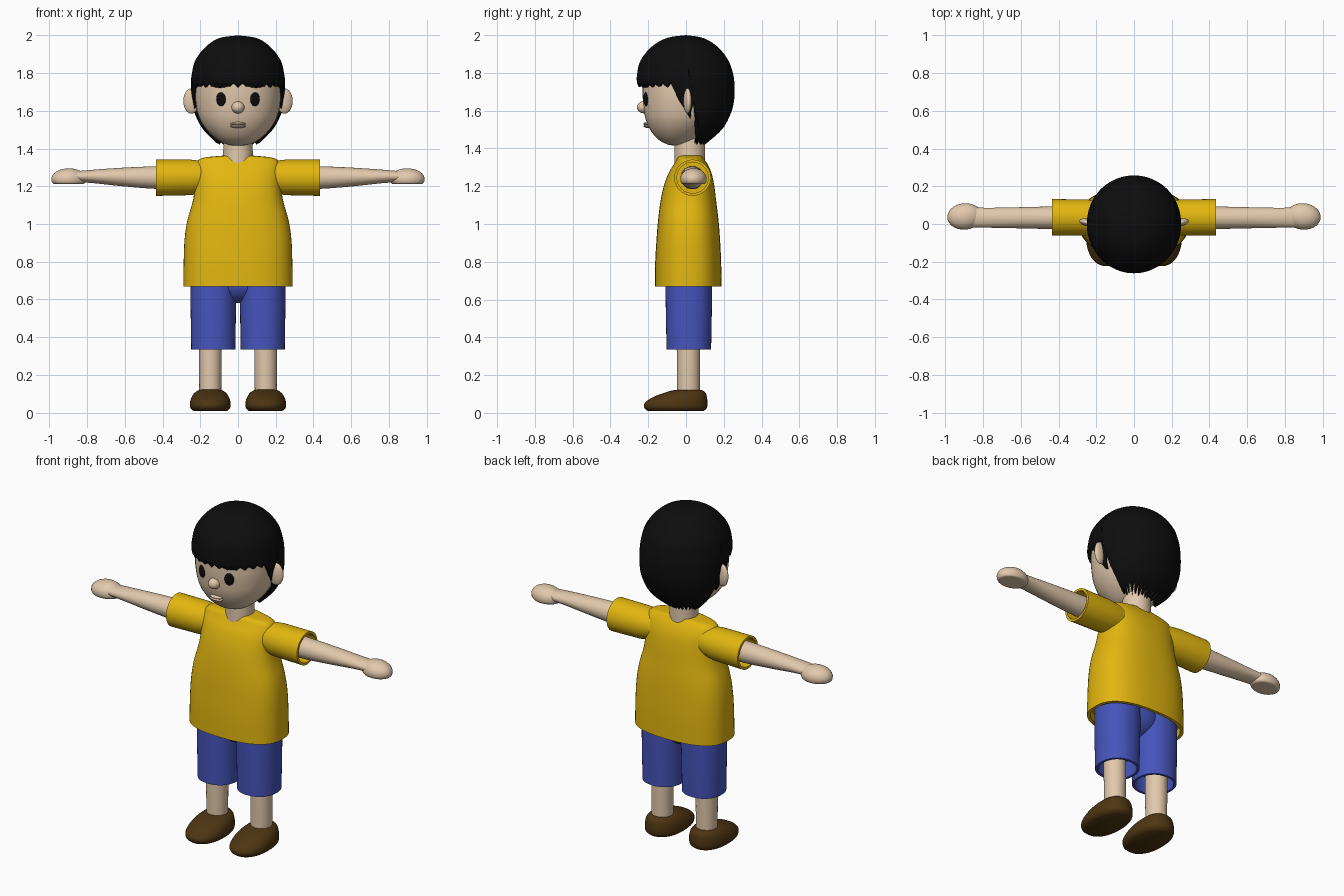
import bpy, bmesh
from math import sin, cos, pi, radians, degrees
from mathutils import Matrix, Vector

cube = bpy.data.objects.get("Cube")
if cube:
    bpy.data.objects.remove(cube, do_unlink=True)


def material(name, rgb):
    m = bpy.data.materials.new(name)
    m.use_nodes = True
    m.diffuse_color = (*rgb, 1)
    m.node_tree.nodes["Principled BSDF"].inputs["Base Color"].default_value = (*rgb, 1)
    return m


SKIN = material("skin", (0.76, 0.58, 0.41))
BLACK = material("black", (0.004, 0.004, 0.004))
YELLOW = material("yellow", (0.76, 0.47, 0.005))
BLUE = material("blue", (0.06, 0.09, 0.50))
BROWN = material("brown", (0.075, 0.035, 0.006))


def finish(name, bm, mat, angle=40, side=1, closed=True):
    """Turn a bmesh into a smooth object, mirrored to -x when side is -1."""
    for v in bm.verts:
        v.co.x *= side
    bmesh.ops.remove_doubles(bm, verts=bm.verts, dist=0.0002)
    if closed:
        bmesh.ops.recalc_face_normals(bm, faces=bm.faces)
    me = bpy.data.meshes.new(name)
    bm.to_mesh(me)
    bm.free()
    me.shade_smooth()
    me.set_sharp_from_angle(angle=radians(angle))
    me.materials.append(mat)
    ob = bpy.data.objects.new(name, me)
    bpy.context.collection.objects.link(ob)
    return ob


def spline(rows, u):
    """Catmull-Rom point along a list of rows."""
    i = min(int(u), len(rows) - 2)
    t = u - i
    a, b, c, d = (rows[max(0, min(k, len(rows) - 1))] for k in range(i - 1, i + 3))
    return [q + 0.5 * t * (r - p + t * (2 * p - 5 * q + 4 * r - s + t * (3 * (q - r) + s - p)))
            for p, q, r, s in zip(a, b, c, d)]


def skin_rows(bm, rows, flip=False):
    """Join equal rings of points with quads."""
    rings = [[bm.verts.new(p) for p in row] for row in rows]
    n = len(rings[0])
    for lo, hi in zip(rings, rings[1:]):
        for j in range(n):
            k = (j + 1) % n
            quad = (lo[j], lo[k], hi[k], hi[j])
            bm.faces.new(quad[::-1] if flip else quad)
    return rings


def power(v, n):
    return (abs(v) ** (2 / n)) * (1 if v > 0 else -1)


def loft(name, rows, mat, axis="z", steps=4, n=2, lip=None, side=1, angle=40, seg=40):
    """Rows hold position, centre a, radius a, centre b, radius b; lip hollows the start."""
    rings = [spline(rows, k / steps) for k in range((len(rows) - 1) * steps + 1)]
    if lip:
        depth, thick = lip
        p, ca, ra, cb, rb = rows[0]
        step = depth if rows[1][0] > p else -depth
        inner = (ca, ra - thick, cb, rb - thick)
        rings = [(p + step, *inner), (p, *inner)] + rings
    pts = []
    for p, ca, ra, cb, rb in rings:
        ring = []
        for j in range(seg):
            t = 2 * pi * j / seg
            a, b = ca + ra * power(cos(t), n), cb + rb * power(sin(t), n)
            ring.append((a, b, p) if axis == "z" else (p, a, b))
        pts.append(ring)
    bm = bmesh.new()
    made = skin_rows(bm, pts)
    for ring in (made[0], made[-1]):
        bm.faces.new(ring)
    return finish(name, bm, mat, angle, side)


def blob(name, centre, size, mat, turn=0, side=1, floor=None):
    """Ellipsoid, turned about z, optionally flattened below a height."""
    bm = bmesh.new()
    m = Matrix.Translation(centre) @ Matrix.Rotation(radians(turn), 4, "Z") @ Matrix.Diagonal((*size, 1))
    bmesh.ops.create_uvsphere(bm, u_segments=28, v_segments=18, radius=1, matrix=m)
    if floor is not None:
        for v in bm.verts:
            v.co.z = max(v.co.z, floor)
    return finish(name, bm, mat, 50, side)


def span(z, rx, front, back):
    """Ring row from a half width and front and back limits."""
    return (z, 0, rx, (front + back) / 2, (back - front) / 2)


# Head and neck
loft("head", [span(*r) for r in (
    (1.415, 0.0, -0.06, -0.06), (1.422, 0.06, -0.10, 0.0), (1.45, 0.115, -0.15, 0.06),
    (1.5, 0.168, -0.19, 0.12), (1.56, 0.205, -0.215, 0.17), (1.63, 0.223, -0.226, 0.20),
    (1.7, 0.228, -0.23, 0.21), (1.78, 0.222, -0.225, 0.21), (1.86, 0.19, -0.19, 0.18),
    (1.93, 0.11, -0.11, 0.11), (1.95, 0.0, 0.0, 0.0))], SKIN, n=2.1, angle=70)
loft("neck", [(1.3, 0, 0.08, 0.02, 0.08), (1.5, 0, 0.076, 0.02, 0.08)], SKIN, steps=1)

# Face
blob("nose", (0, -0.222, 1.618), (0.034, 0.038, 0.032), SKIN)
for label, z in (("upper_lip", 1.531), ("lower_lip", 1.518)):
    blob(label, (0, -0.204, z), (0.041, 0.022, 0.009), SKIN)
for side, word in ((1, "left"), (-1, "right")):
    blob(word + "_eye", (0.09, -0.211, 1.662), (0.027, 0.012, 0.037), BLACK, 22, side)
    blob(word + "_eyebrow", (0.095, -0.213, 1.736), (0.046, 0.014, 0.014), BLACK, 22, side)
    blob(word + "_ear", (0.247, 0.008, 1.652), (0.044, 0.02, 0.067), SKIN, 12, side)

# Hair: a shell whose lower edge follows fringe, sideburns and nape
HAIR = [(2.0, 0.0, 0.0, 0.0), (1.985, 0.10, -0.10, 0.09), (1.94, 0.17, -0.18, 0.165),
        (1.87, 0.225, -0.238, 0.222), (1.8, 0.244, -0.258, 0.248), (1.735, 0.25, -0.255, 0.257),
        (1.65, 0.242, -0.20, 0.254), (1.58, 0.228, -0.16, 0.235), (1.5, 0.185, -0.09, 0.19),
        (1.42, 0.105, -0.03, 0.10)]


def hair_edge(deg):
    """How far down the profile the hair reaches, by angle from the front."""
    tooth = abs((deg / 11) % 1 - 0.5) * 2
    if deg < 73:
        return 4.85 + 0.3 * tooth
    if deg < 96:
        return 7.3 - 1.6 * abs(deg - 84) / 12
    return 8.3 + 0.7 * tooth


cols, levels = 180, 32
hair_rows = []
for k in range(levels + 1):
    row = []
    for j in range(cols):
        t = 2 * pi * j / cols
        deg = degrees(t)
        z, rx, front, back = spline(HAIR, hair_edge(min(deg, 360 - deg)) * k / levels)
        row.append((rx * sin(t), (front + back) / 2 - (back - front) / 2 * cos(t), z))
    hair_rows.append(row)
bm = bmesh.new()
skin_rows(bm, hair_rows, flip=True)
hair = finish("hair", bm, BLACK, 60, closed=False)
shell = hair.modifiers.new("thickness", "SOLIDIFY")
shell.thickness, shell.offset = 0.018, -1

# Shirt body
loft("shirt", [span(*r) for r in (
    (0.67, 0.29, -0.165, 0.188), (0.8, 0.288, -0.163, 0.186), (0.92, 0.283, -0.156, 0.18),
    (1.02, 0.268, -0.148, 0.172), (1.12, 0.24, -0.135, 0.16), (1.2, 0.228, -0.118, 0.15),
    (1.27, 0.228, -0.092, 0.135), (1.32, 0.222, -0.062, 0.112), (1.35, 0.19, -0.045, 0.09),
    (1.362, 0.085, -0.035, 0.085))], YELLOW, n=2.5, lip=(0.05, 0.018), seg=56)

# Pelvis of the shorts
blob("shorts_seat", (0, 0.015, 0.69), (0.15, 0.11, 0.11), BLUE)

# Paired limbs and clothing
for side, word in ((1, "left"), (-1, "right")):
    loft(word + "_sleeve", [(0.435, 0.035, 0.097, 1.245, 0.096), (0.25, 0.035, 0.095, 1.247, 0.094),
                            (0.15, 0.035, 0.08, 1.25, 0.08)],
         YELLOW, "x", 1, lip=(0.12, 0.014), side=side)
    loft(word + "_arm", [(0.25, 0.033, 0.062, 1.246, 0.062), (0.43, 0.033, 0.06, 1.246, 0.06),
                         (0.6, 0.033, 0.056, 1.249, 0.05), (0.75, 0.033, 0.053, 1.252, 0.037),
                         (0.86, 0.035, 0.052, 1.252, 0.028)], SKIN, "x", side=side)
    blob(word + "_hand", (0.897, 0.04, 1.238), (0.093, 0.07, 0.057), SKIN, -5, side, floor=1.213)
    loft(word + "_shorts_leg", [(0.335, 0.131, 0.117, 0.015, 0.118), (0.6, 0.131, 0.121, 0.015, 0.123),
                                (0.75, 0.128, 0.122, 0.015, 0.124)],
         BLUE, steps=1, n=2.2, lip=(0.1, 0.014), side=side)
    loft(word + "_leg", [(0.08, 0.147, 0.058, 0.013, 0.06), (0.46, 0.147, 0.062, 0.013, 0.063)],
         SKIN, steps=1, side=side)
    loft(word + "_shoe", [(0.01, 0.147, 0.09, -0.055, 0.148), (0.025, 0.147, 0.105, -0.055, 0.165),
                          (0.05, 0.147, 0.108, -0.053, 0.167), (0.08, 0.147, 0.1, -0.035, 0.146),
                          (0.105, 0.147, 0.083, -0.008, 0.112), (0.121, 0.147, 0.055, 0.01, 0.07),
                          (0.125, 0.147, 0.0, 0.013, 0.0)], BROWN, n=2.2, side=side)
